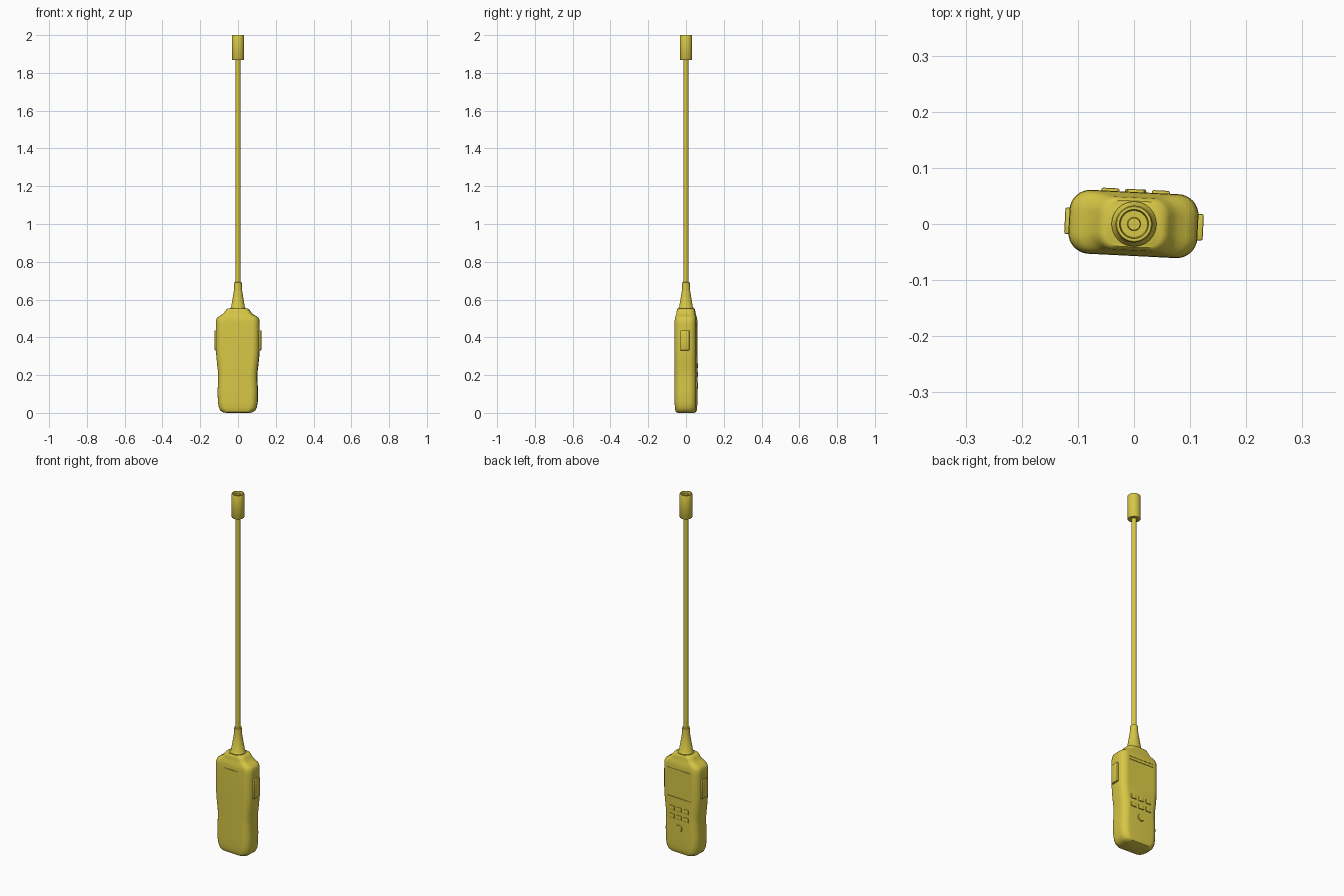
import bpy, bmesh, math
from mathutils import Matrix

if "Cube" in bpy.data.objects:
    bpy.data.objects.remove(bpy.data.objects["Cube"])

TURN = Matrix.Rotation(-0.05, 4, 'Z')   # body sits slightly twisted around the probe

yellow = bpy.data.materials.new("yellow")
yellow.diffuse_color = (0.68, 0.57, 0.06, 1)
yellow.use_nodes = True
yellow.node_tree.nodes["Principled BSDF"].inputs["Base Color"].default_value = yellow.diffuse_color


def make(name, bm, turn=True):
    bmesh.ops.recalc_face_normals(bm, faces=bm.faces)
    if turn:
        bm.transform(TURN)
    me = bpy.data.meshes.new(name)
    bm.to_mesh(me)
    bm.free()
    ob = bpy.data.objects.new(name, me)
    bpy.context.collection.objects.link(ob)
    me.materials.append(yellow)
    return ob


def smooth(ob, deg=35):
    bpy.ops.object.select_all(action='DESELECT')
    ob.select_set(True)
    bpy.context.view_layer.objects.active = ob
    bpy.ops.object.shade_smooth_by_angle(angle=math.radians(deg))


def box(name, c, size, bevel=0.0):
    bm = bmesh.new()
    bmesh.ops.create_cube(bm, size=1)
    bm.transform(Matrix.Translation(c) @ Matrix.Diagonal((*size, 1)))
    if bevel:
        bmesh.ops.bevel(bm, geom=bm.edges[:], offset=bevel, segments=2, affect='EDGES', profile=0.5)
    return make(name, bm)


def rounded_ring(bm, z, cx, cy, hx, hy, r, n=8):
    ring = []
    for k, (sx, sy) in enumerate(((1, 1), (-1, 1), (-1, -1), (1, -1))):
        for i in range(n + 1):
            a = (k + i / n) * math.pi / 2
            ring.append(bm.verts.new((cx + sx * (hx - r) + r * math.cos(a),
                                      cy + sy * (hy - r) + r * math.sin(a), z)))
    return ring


def loft(name, rings_of, closed_caps=True, turn=True):
    bm = bmesh.new()
    rings = rings_of(bm)
    n = len(rings[0])
    for a, b in zip(rings, rings[1:]):
        for i in range(n):
            j = (i + 1) % n
            bm.faces.new((a[i], a[j], b[j], b[i]))
    bm.faces.new(rings[0])
    bm.faces.new(rings[-1])
    return make(name, bm, turn)


def lathe(name, profile, n=32):
    return loft(name, lambda bm: [[bm.verts.new((r * math.cos(2 * math.pi * i / n),
                                                 r * math.sin(2 * math.pi * i / n), z))
                                   for i in range(n)] for r, z in profile], turn=False)


# Handset body: stacked rounded sections (z, half width, half depth, corner radius)
sections = [
    (0.000, 0.062, 0.042, 0.030), (0.004, 0.080, 0.050, 0.033), (0.013, 0.092, 0.054, 0.036),
    (0.030, 0.100, 0.056, 0.037), (0.060, 0.105, 0.057, 0.037), (0.120, 0.106, 0.057, 0.037),
    (0.180, 0.103, 0.057, 0.037), (0.220, 0.104, 0.057, 0.037), (0.260, 0.109, 0.057, 0.037),
    (0.300, 0.113, 0.057, 0.037), (0.340, 0.115, 0.057, 0.037), (0.470, 0.115, 0.057, 0.037),
    (0.492, 0.114, 0.056, 0.037), (0.505, 0.108, 0.054, 0.036), (0.514, 0.094, 0.052, 0.034),
    (0.522, 0.080, 0.050, 0.032), (0.532, 0.071, 0.048, 0.031), (0.542, 0.064, 0.047, 0.030),
    (0.549, 0.059, 0.045, 0.029), (0.553, 0.051, 0.041, 0.027)]
body = loft("handset_body", lambda bm: [rounded_ring(bm, z, -0.001, 0, hx, hy, r)
                                        for z, hx, hy, r in sections])

# Shallow display recess, seam lines front and back
for c, s in (((0, 0.058, 0.385), (0.15, 0.007, 0.145)),
             ((0, 0.058, 0.472), (0.14, 0.006, 0.004)),
             ((-0.003, -0.058, 0.475), (0.095, 0.006, 0.004))):
    cutter = box("recess_cutter", c, s)
    cutter.hide_render = True
    mod = body.modifiers.new("recess", 'BOOLEAN')
    mod.operation, mod.object, mod.solver = 'DIFFERENCE', cutter, 'EXACT'
    bpy.context.view_layer.objects.active = body
    bpy.ops.object.modifier_apply(modifier=mod.name)
    bpy.data.objects.remove(cutter)
smooth(body)

# Keypad on the back face: two rows of three keys
for z in (0.25, 0.205):
    for x in (-0.045, 0, 0.045):
        smooth(box("key", (x, 0.057, z), (0.032, 0.010, 0.024), 0.003))

# Round power key below the keypad
bm = bmesh.new()
bmesh.ops.create_cone(bm, cap_ends=True, segments=32, radius1=0.021, radius2=0.018, depth=0.010)
bm.transform(Matrix.Translation((0, 0.057, 0.145)) @ Matrix.Rotation(-math.pi / 2, 4, 'X'))
smooth(make("round_key", bm))

# Side grips
for s in (-1, 1):
    smooth(box("side_button", (s * 0.115, 0, 0.384), (0.017, 0.047, 0.106), 0.003))

# Tapered neck, rod and sensor cap
smooth(lathe("probe_neck", [(0.040, 0.545), (0.040, 0.557), (0.036, 0.562), (0.023, 0.640),
                            (0.021, 0.655), (0.020, 0.690), (0.014, 0.692)]))
smooth(lathe("probe_rod", [(0.0135, 0.68), (0.0135, 1.88)]))
smooth(lathe("sensor_cap", [(0.012, 1.868), (0.031, 1.868), (0.033, 1.871), (0.033, 1.996),
                            (0.031, 2.0), (0.026, 2.0), (0.024, 1.988), (0.012, 1.988),
                            (0.011, 1.996)]))
